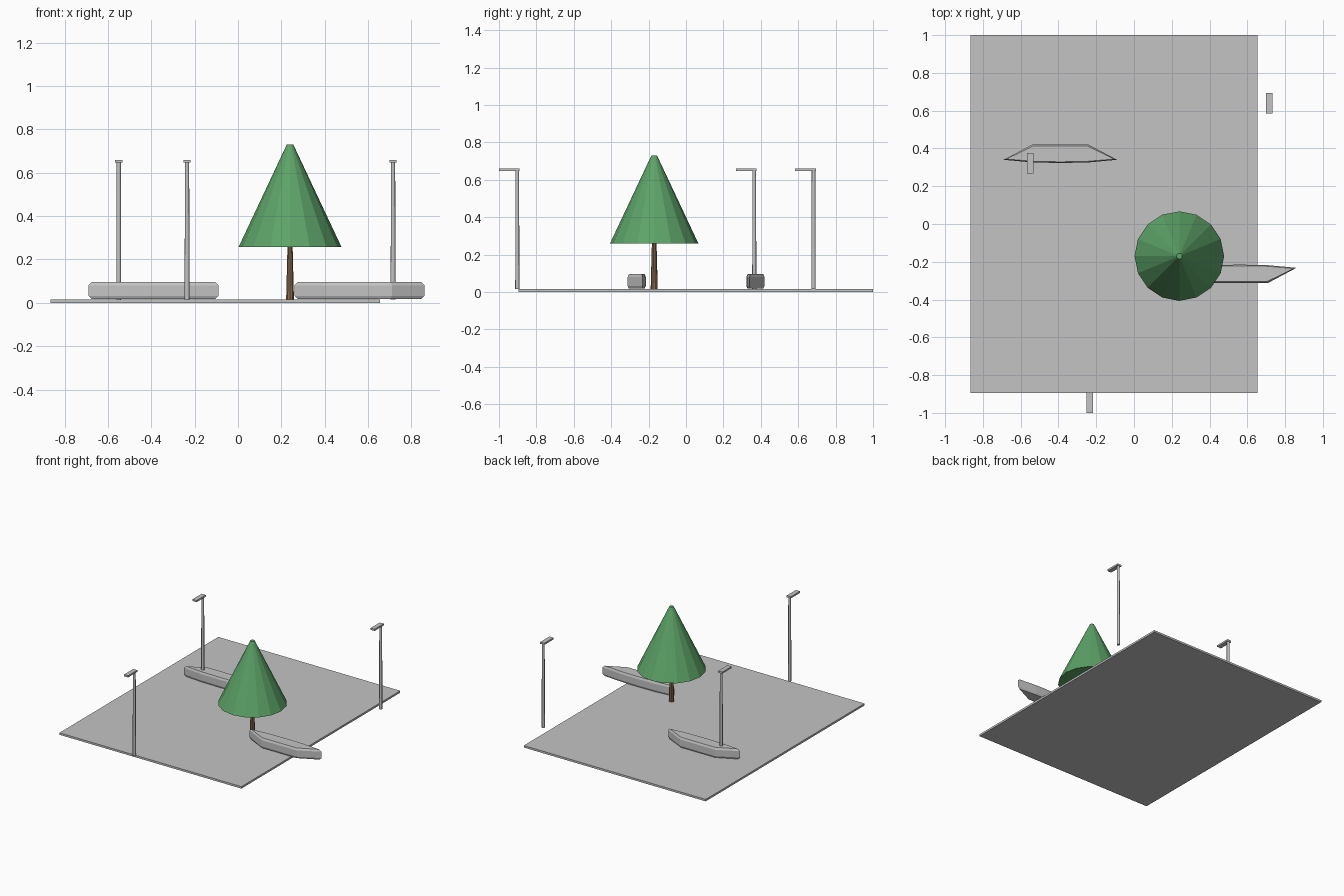
import bpy, bmesh, math
from mathutils import Vector

if "Cube" in bpy.data.objects:
    bpy.data.objects.remove(bpy.data.objects["Cube"])


def material(name, rgb):
    m = bpy.data.materials.new(name)
    m.use_nodes = True
    m.diffuse_color = (*rgb, 1)
    m.node_tree.nodes["Principled BSDF"].inputs["Base Color"].default_value = (*rgb, 1)
    return m


grey = material("concrete grey", (0.55, 0.55, 0.55))
green = material("leaf green", (0.11, 0.37, 0.14))
brown = material("bark brown", (0.25, 0.15, 0.08))


def box(name, low, high, mat):
    low, high = Vector(low), Vector(high)
    bpy.ops.mesh.primitive_cube_add(size=1, location=(low + high) / 2)
    ob = bpy.context.object
    ob.name = name
    ob.scale = high - low
    ob.data.materials.append(mat)
    return ob


def cone(name, x, y, bottom, top, r1, r2, sides, mat):
    bpy.ops.mesh.primitive_cone_add(vertices=sides, radius1=r1, radius2=r2,
                                    depth=top - bottom, location=(x, y, (bottom + top) / 2))
    ob = bpy.context.object
    ob.name = name
    ob.data.materials.append(mat)
    return ob


def island(name, x, y, angle):
    # Pointed plan outline, lofted through rings with drawn-in top and bottom
    outline = [(-0.30, -0.03), (-0.15, -0.044), (0, -0.047), (0.15, -0.044),
               (0.30, -0.03), (0.15, 0.05), (-0.15, 0.05)]
    bm = bmesh.new()
    rings = []
    for z, sx, sy in [(0.018, 0.95, 0.87), (0.032, 1, 1), (0.08, 1, 1), (0.095, 0.95, 0.87)]:
        rings.append([bm.verts.new((px * sx, py * sy, z)) for px, py in outline])
    n = len(outline)
    for a, b in zip(rings, rings[1:]):
        for i in range(n):
            j = (i + 1) % n
            bm.faces.new((a[i], a[j], b[j], b[i]))
    bm.faces.new(rings[0][::-1])
    bm.faces.new(rings[-1])
    mesh = bpy.data.meshes.new(name)
    bm.to_mesh(mesh)
    bm.free()
    mesh.materials.append(grey)
    ob = bpy.data.objects.new(name, mesh)
    ob.location = (x, y, 0)
    ob.rotation_euler.z = angle
    bpy.context.collection.objects.link(ob)


# Ground slab
box("ground_slab", (-0.865, -0.895, 0), (0.655, 1.0, 0.015), grey)

# Kerbed islands
island("back_island", -0.39, 0.37, 0)
island("front_island", 0.56, -0.262, math.pi)

# Street lamps: round pole with a flat head reaching forward
for label, x, y in [("back_right", -0.55, 0.365), ("front", -0.235, -0.902), ("back_left", 0.715, 0.682)]:
    pole = cone(label + "_lamp_pole", x, y, 0.015, 0.65, 0.011, 0.01, 12, grey)
    bpy.ops.object.shade_smooth_by_angle()
    box(label + "_lamp_head", (x - 0.017, y - 0.098, 0.646), (x + 0.017, y + 0.012, 0.659), grey)

# Tree
cone("tree_trunk", 0.24, -0.17, 0.014, 0.28, 0.019, 0.012, 10, brown)
cone("tree_foliage", 0.24, -0.17, 0.258, 0.73, 0.237, 0.015, 16, green)
